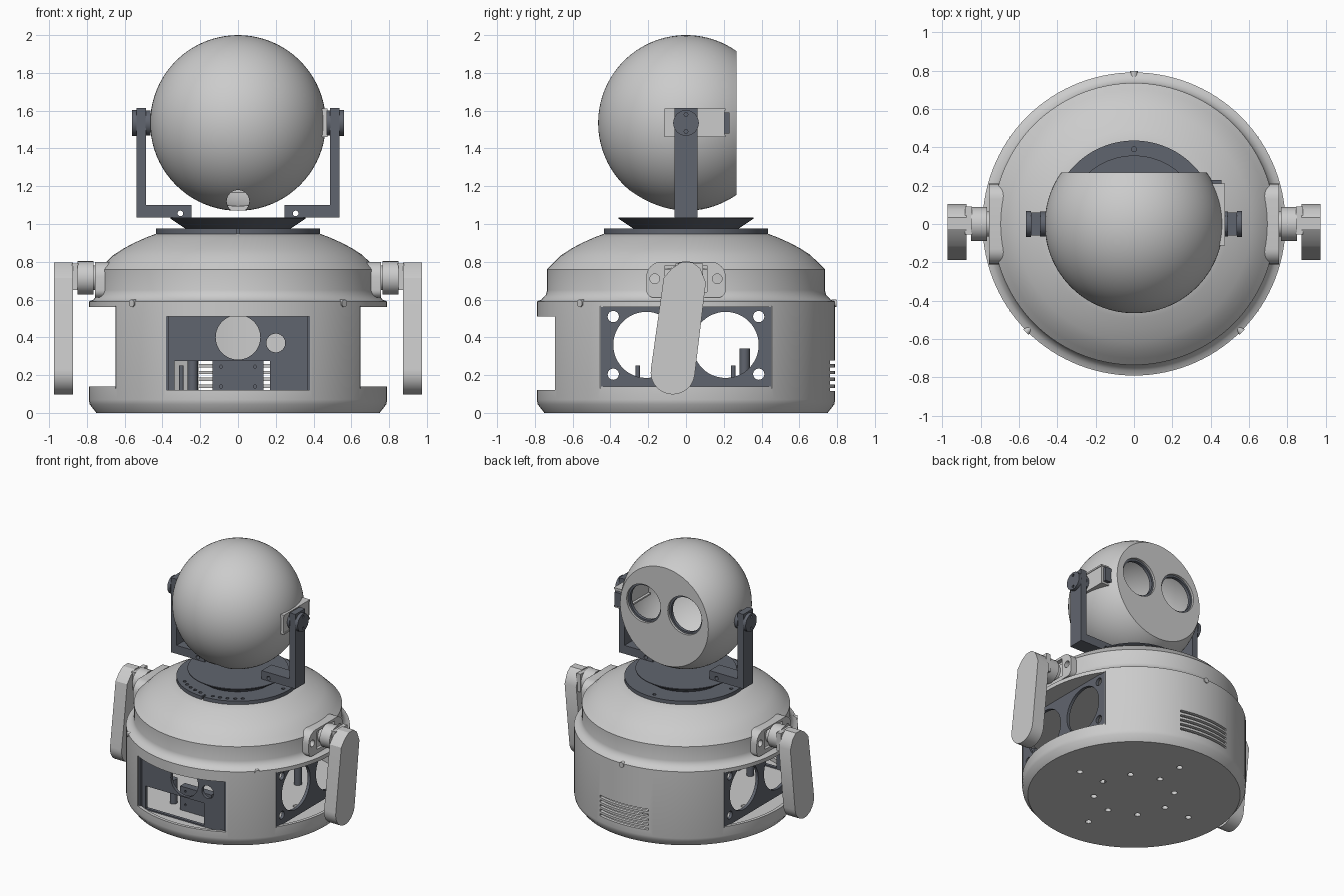
import bpy, bmesh, math
from mathutils import Matrix, Vector

if "Cube" in bpy.data.objects:
    bpy.data.objects.remove(bpy.data.objects["Cube"])

PI = math.pi


def material(name, rgb):
    m = bpy.data.materials.new(name)
    m.diffuse_color = (*rgb, 1)
    m.use_nodes = True
    m.node_tree.nodes["Principled BSDF"].inputs["Base Color"].default_value = m.diffuse_color
    return m


LIGHT = material("light grey", (0.60, 0.60, 0.60))
DARK = material("slate grey", (0.118, 0.13, 0.158))
TURN = {"z": Matrix(), "y": Matrix.Rotation(-PI / 2, 4, "X"), "x": Matrix.Rotation(PI / 2, 4, "Y")}


def finish(name, bm, mat):
    me = bpy.data.meshes.new(name)
    bm.to_mesh(me)
    bm.free()
    ob = bpy.data.objects.new(name, me)
    bpy.context.collection.objects.link(ob)
    me.materials.append(mat)
    return ob


def lathe(name, prof, mat, seg=96, axis="z", loc=(0, 0, 0)):
    """Closed (radius, height) outline, anticlockwise, turned round an axis."""
    bm = bmesh.new()
    rings = []
    for r, h in prof:
        n = 1 if r < 1e-6 else seg
        rings.append([bm.verts.new((r * math.cos(2 * PI * j / seg), r * math.sin(2 * PI * j / seg), h))
                      for j in range(n)])
    for i, a in enumerate(rings):
        b = rings[(i + 1) % len(rings)]
        if len(a) == 1 and len(b) == 1:
            continue
        for j in range(seg):
            k = (j + 1) % seg
            if len(a) == 1:
                bm.faces.new((a[0], b[k], b[j]))
            elif len(b) == 1:
                bm.faces.new((a[j], a[k], b[0]))
            else:
                bm.faces.new((a[j], a[k], b[k], b[j]))
    bm.transform(Matrix.Translation(loc) @ TURN[axis])
    return finish(name, bm, mat)


def cyl(name, r, a, b, mat, axis="z", loc=(0, 0, 0), seg=32):
    a, b = min(a, b), max(a, b)
    return lathe(name, [(0, a), (r, a), (r, b), (0, b)], mat, seg, axis, loc)


def box(name, x, y, z, mat):
    bm = bmesh.new()
    bmesh.ops.create_cube(bm, size=1)
    for v in bm.verts:
        v.co = Vector([(min(p) + max(p)) / 2 + c * abs(p[1] - p[0]) for p, c in zip((x, y, z), v.co)])
    return finish(name, bm, mat)


def prism(name, pts, x0, x1, mat):
    """A (y, z) outline extruded along x."""
    bm = bmesh.new()
    f = bm.faces.new([bm.verts.new((x0, y, z)) for y, z in pts])
    ext = bmesh.ops.extrude_face_region(bm, geom=[f])
    bmesh.ops.translate(bm, vec=(x1 - x0, 0, 0),
                        verts=[g for g in ext["geom"] if isinstance(g, bmesh.types.BMVert)])
    bmesh.ops.recalc_face_normals(bm, faces=bm.faces)
    return finish(name, bm, mat)


def arc(cy, cz, r, a0, a1, n=12):
    return [(cy + r * math.cos(math.radians(a0 + (a1 - a0) * i / n)),
             cz + r * math.sin(math.radians(a0 + (a1 - a0) * i / n))) for i in range(n + 1)]


def cut(ob, cutters):
    bpy.context.view_layer.objects.active = ob
    for c in cutters:
        m = ob.modifiers.new("cut", "BOOLEAN")
        m.operation, m.solver, m.object = "DIFFERENCE", "EXACT", c
        bpy.ops.object.modifier_apply(modifier=m.name)
        bpy.data.objects.remove(c)


# Lower shell: hollow drum with windows, rear vents and floor holes
shell = lathe("lower_shell", [(0, 0), (0.75, 0), (0.785, 0.045), (0.79, 0.07), (0.79, 0.57),
                              (0.765, 0.57), (0.765, 0.09), (0, 0.09)], LIGHT, 120)
holes = [box("c", (s * 0.4, s * 1), (-0.45, 0.45), (0.14, 0.56), LIGHT) for s in (1, -1)]
holes.append(box("c", (-0.38, 0.38), (-1, -0.5), (0.12, 0.51), LIGHT))
holes += [box("c", (-0.21, 0.21), (0.6, 1), (0.115 + i * 0.036, 0.133 + i * 0.036), LIGHT) for i in range(5)]
for n, r in ((8, 0.285), (4, 0.5)):
    holes += [cyl("c", 0.022, -0.1, 0.2, LIGHT, "z",
                  (r * math.cos(2 * PI * i / n), r * math.sin(2 * PI * i / n), 0), 16) for i in range(n)]
cut(shell, holes)

# Upper cap with flange and dome
lathe("upper_cap", [(0, 0.565), (0.79, 0.565), (0.79, 0.59), (0.765, 0.6), (0.742, 0.625), (0.735, 0.65),
                    (0.735, 0.76), (0.70, 0.795), (0.66, 0.835), (0.61, 0.868), (0.55, 0.90),
                    (0.49, 0.927), (0.43, 0.95), (0, 0.95)], LIGHT, 120)

# Flange screws
for i, ang in enumerate((-45, -135, 90)):
    a = math.radians(ang)
    s = cyl("flange_screw", 0.02, 0.77, 0.798, LIGHT, "x", seg=16)
    s.matrix_world = Matrix.Translation((0, 0, 0.58)) @ Matrix.Rotation(a, 4, "Z")

# Side panels with paired round openings
for s in (1, -1):
    p = box("side_panel", (s * 0.625, s * 0.648), (-0.455, 0.455), (0.13, 0.565), DARK)
    cs = [cyl("c", 0.175, 0.5, 0.8, DARK, "x", (0 if s > 0 else -1.3, y, 0.36), 48) for y in (-0.21, 0.21)]
    cs += [cyl("c", 0.03, 0.5, 0.8, DARK, "x", (0 if s > 0 else -1.3, y, z), 16)
           for y in (-0.385, 0.385) for z in (0.205, 0.51)]
    cut(p, cs)

# Front panel with sensor holes and bay opening
p = box("front_panel", (-0.39, 0.39), (-0.66, -0.635), (0.085, 0.52), DARK)
cut(p, [cyl("c", 0.118, -0.8, -0.5, DARK, "y", (0, 0, 0.40), 40),
        cyl("c", 0.05, -0.8, -0.5, DARK, "y", (0.2, 0, 0.37), 24),
        box("c", (-0.335, 0.17), (-0.8, -0.5), (0.10, 0.275), DARK)])
for s in (1, -1):
    box("front_panel_side", (s * 0.365, s * 0.388), (-0.685, -0.655), (0.09, 0.515), DARK)

# Internal module and posts
b = box("internal_module", (-0.135, 0.135), (-0.52, -0.46), (0.085, 0.275), DARK)
cut(b, [cyl("c", 0.008, -0.6, -0.5, DARK, "y", (x, 0, z), 12) for x in (-0.09, 0.09) for z in (0.14, 0.245)])
for x, y, r, top in ((-0.24, -0.45, 0.027, 0.28), (0.3, 0.31, 0.028, 0.34), (0.3, -0.255, 0.012, 0.25),
                     (-0.3, 0.25, 0.012, 0.25)):
    cyl("internal_post", r, 0.085, top, DARK, "z", (x, y, 0), 20)

# Turntable: drilled disc and flaring pedestal
disc = cyl("turntable_disc", 0.435, 0.945, 0.975, DARK, seg=96)
cs = [cyl("c", 0.013, 0.96, 1.1, DARK, "z",
          (0.39 * math.cos(math.radians(a)), 0.39 * math.sin(math.radians(a)), 0), 12)
      for a in (-130, -122, -114, -106, -98, -82, -74, -66, -58, -50, 0, 90, 180)]
cs.append(box("c", (-0.008, 0.008), (-0.5, -0.40), (0.9, 1.1), DARK))
cut(disc, cs)
lathe("turntable_pedestal", [(0, 0.97), (0.27, 0.97), (0.357, 1.028), (0.357, 1.034), (0, 1.034)], DARK)

# Head yoke, pivots and shoulders with arms, both sides
plate = (arc(-0.13, 0.72, 0.08, 90, 180, 8) + arc(-0.17, 0.65, 0.04, 180, 270, 6) +
         arc(0.17, 0.65, 0.04, 270, 360, 6) + arc(0.13, 0.72, 0.08, 0, 90, 8))
arm = arc(-0.07, 0.215, 0.117, 173, 353, 18) + [(0.105, 0.69), (0.075, 0.765), (0.035, 0.797),
                                                (-0.025, 0.797), (-0.075, 0.765), (-0.118, 0.715)]
for s in (1, -1):
    box("yoke_upright", (s * 0.488, s * 0.537), (-0.06, 0.06), (1.034, 1.615), DARK)
    foot = box("yoke_foot", (s * 0.245, s * 0.488), (-0.06, 0.06), (1.034, 1.10), DARK)
    cut(foot, [cyl("c", 0.015, -0.2, 0.2, DARK, "y", (s * 0.305, 0, 1.056), 16)])
    knob = cyl("pivot_knob", 0.068, s * 0.537, s * 0.562, DARK, "x", (0, 0, 1.535))
    cut(knob, [cyl("c", 0.01, s * 0.55, s * 0.6, DARK, "x", (0, 0, 1.535 + d), 12) for d in (-0.045, 0.045)])
    cyl("pivot_hub", 0.066, s * 0.462, s * 0.49, DARK, "x", (0, 0, 1.535))
    mount = prism("shoulder_mount", plate, s * 0.66, s * 0.757, LIGHT)
    cut(mount, [cyl("c", 0.026, s * 0.6, s * 0.8, LIGHT, "x", (0, y, 0.71), 20) for y in (-0.165, 0.165)] +
        [box("c", (s * 0.725, s * 0.8), (-0.11, 0.11), (0.64, 0.78), LIGHT)])
    cyl("shoulder_shaft", 0.065, s * 0.7, s * 0.78, LIGHT, "x", (0, 0, 0.715))
    cyl("shoulder_hub", 0.088, s * 0.765, s * 0.85, LIGHT, "x", (0, 0, 0.715))
    box("shoulder_link", (s * 0.845, s * 0.88), (-0.055, 0.09), (0.65, 0.79), LIGHT)
    prism("arm", arm, s * 0.873, s * 0.973, LIGHT)

# Head: hollow ball with a flat face and two eye openings
R, RI, C = 0.465, 0.44, (0, 0, 1.535)
a_out, a_in, N = math.asin(0.268 / R), math.asin(0.24 / RI), 36
outer = [(R * math.cos(-PI / 2 + (a_out + PI / 2) * i / N), R * math.sin(-PI / 2 + (a_out + PI / 2) * i / N))
         for i in range(N + 1)]
inner = [(RI * math.cos(-PI / 2 + (a_in + PI / 2) * i / N), RI * math.sin(-PI / 2 + (a_in + PI / 2) * i / N))
         for i in range(N, -1, -1)]
outer[0], inner[-1] = (0, -R), (0, -RI)
head = lathe("head", outer + [(0, 0.268), (0, 0.24)] + inner, LIGHT, 80, "y", C)
cut(head, [cyl("c", 0.147, 0.1, 0.4, LIGHT, "y", (x, 0, 1.59), 48) for x in (-0.177, 0.177)] +
    [cyl("c", 0.06, -0.4, 0, LIGHT, "y", (0, 0, 1.12), 24)])
for x in (-0.177, 0.177):
    lathe("eye_ring", [(0.132, 0.225), (0.149, 0.225), (0.149, 0.25), (0.132, 0.25)], DARK, 48, "y", (x, 0, 1.59))

# Servo bracket on the side of the head
box("servo_plate", (0.40, 0.470), (-0.113, 0.205), (1.47, 1.60), LIGHT)
for z in (1.46, 1.60):
    box("servo_flange", (0.38, 0.475), (-0.113, 0.21), (z, z + 0.012), LIGHT)
box("servo_end", (0.39, 0.455), (0.205, 0.23), (1.48, 1.59), DARK)

# Smooth shading with sharp edges kept
bpy.ops.object.select_all(action="DESELECT")
for ob in bpy.context.scene.objects:
    ob.select_set(True)
bpy.context.view_layer.objects.active = head
bpy.ops.object.shade_smooth_by_angle(angle=math.radians(30))
